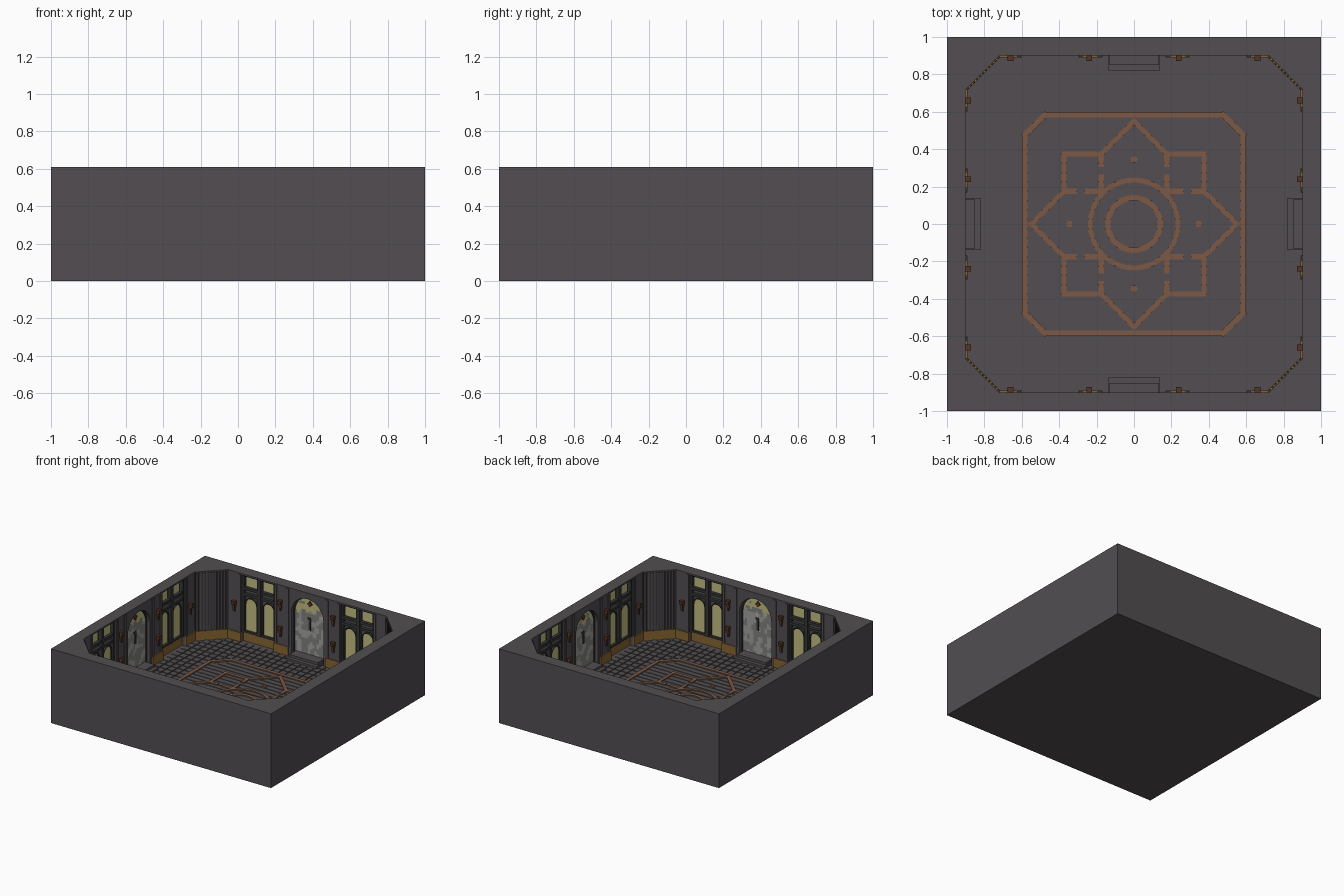
import bpy, bmesh, math
from mathutils import Vector, noise

if "Cube" in bpy.data.objects:
    bpy.data.objects.remove(bpy.data.objects["Cube"])

def mat(name, r, g, b):
    m = bpy.data.materials.new(name)
    m.diffuse_color = (r, g, b, 1)
    m.use_nodes = True
    m.node_tree.nodes["Principled BSDF"].inputs["Base Color"].default_value = m.diffuse_color
    return m

STONE = mat("grey stone", .085, .076, .083)
IRON = mat("dark frame", .04, .038, .041)
BROWN = mat("brown inlay", .2, .098, .058)
GOLD = mat("gold trim", .24, .13, .03)
CREAM = mat("cream glass", .55, .52, .22)
GLASS = mat("grey glass", .22, .22, .21)
PALE = mat("pale glass", .36, .36, .35)
RUST = mat("dark bronze", .09, .035, .018)

FLOOR, WALL, BACK = .047, .9, .94

def turn(p, k):
    x, y, z = p
    for _ in range(k):
        x, y = -y, x
    return Vector((x, y, z))

def prism(bm, pts, vec, fold=4):
    """Extrude a polygon along vec, repeated around the four walls."""
    for k in range(fold):
        a = [bm.verts.new(turn(p, k)) for p in pts]
        b = [bm.verts.new(turn(Vector(p) + Vector(vec), k)) for p in pts]
        n = len(a)
        bm.faces.new(a[::-1])
        bm.faces.new(b)
        for i in range(n):
            bm.faces.new((a[i], a[(i + 1) % n], b[(i + 1) % n], b[i]))

def box(bm, x0, x1, y0, y1, z0, z1, fold=4):
    prism(bm, [(x0, y0, z0), (x1, y0, z0), (x1, y1, z0), (x0, y1, z0)], (0, 0, z1 - z0), fold)

def strip(bm, p, q, w, z0, z1, fold=4, ext=.4):
    """Straight bar on the floor plan from p to q."""
    p, q = Vector(p), Vector(q)
    d = (q - p).normalized()
    n = Vector((-d.y, d.x)) * w / 2
    p, q = p - d * w * ext, q + d * w * ext
    prism(bm, [(*c, z0) for c in (p - n, q - n, q + n, p + n)], (0, 0, z1 - z0), fold)

def finish(name, bm, *mats):
    bmesh.ops.recalc_face_normals(bm, faces=bm.faces[:])
    me = bpy.data.meshes.new(name)
    bm.to_mesh(me)
    bm.free()
    for m in mats:
        me.materials.append(m)
    ob = bpy.data.objects.new(name, me)
    bpy.context.collection.objects.link(ob)
    return ob

def arch(cx, y, z0, spring, r, n=14):
    pts = [(cx - r, y, z0), (cx + r, y, z0)]
    return pts + [(cx + r * math.cos(math.pi * i / n), y, spring + r * math.sin(math.pi * i / n))
                  for i in range(n + 1)]

def arch_band(bm, cx, y, z0, spring, r, w, depth):
    a, b = arch(cx, y, z0, spring, r), arch(cx, y, z0, spring, r - w)
    for i in range(1, len(a)):
        j = (i + 1) % len(a)
        prism(bm, [a[i], a[j], b[j], b[i]], (0, -depth, 0))

# Outer block, hollowed by an eight-sided room and wall recesses
bm = bmesh.new()
box(bm, -1, 1, -1, 1, 0, .61, 1)
shell = finish("room_shell", bm, STONE)
bm = bmesh.new()
C = .72
prism(bm, [(-C, WALL, FLOOR), (-WALL, C, FLOOR), (-WALL, -C, FLOOR), (-C, -WALL, FLOOR), (C, -WALL, FLOOR),
           (WALL, -C, FLOOR), (WALL, C, FLOOR), (C, WALL, FLOOR)], (0, 0, 1), 1)
cut_room = finish("room_cutter", bm, STONE)
bm = bmesh.new()
for s in (-1, 1):
    box(bm, s * .45 - .15, s * .45 + .15, .8, BACK, FLOOR + .001, .597)
prism(bm, arch(0, .8, FLOOR + .001, .415, .145), (0, BACK - .8, 0))
cut_recess = finish("recess_cutter", bm, STONE)
for c in (cut_room, cut_recess):
    c.hide_render = True
    m = shell.modifiers.new("cut", 'BOOLEAN')
    m.operation, m.solver, m.object = 'DIFFERENCE', 'EXACT', c
bpy.context.view_layer.update()
dg = bpy.context.evaluated_depsgraph_get()
hollow = bpy.data.meshes.new_from_object(shell.evaluated_get(dg))
shell.modifiers.clear()
shell.data = hollow
for c in (cut_room, cut_recess):
    bpy.data.objects.remove(c)

# Floor tiles around the border
bm = bmesh.new()
P = .06
for i in range(-15, 15):
    for j in range(-15, 15):
        x, y = (i + .5) * P, (j + .5) * P
        ax, ay = abs(x), abs(y)
        inside = max(ax, ay) < .6 and ax + ay < 1.07
        if not inside and ax + ay < 1.57:
            box(bm, x - .026, x + .026, y - .026, y + .026, FLOOR - .002, FLOOR + .005, 1)
finish("floor_tiles", bm, STONE)

# Planks within the inlaid octagon
bm = bmesh.new()
for i in range(-11, 12):
    y = i * .05
    h = min(.57, 1.02 - abs(y))
    box(bm, -h, h, y - .021, y + .021, FLOOR - .002, FLOOR + .004, 1)
finish("floor_planks", bm, STONE)

# Brown inlay: octagon, star, broken inner bars, rings and studs
bm = bmesh.new()
Z0, Z1, W = FLOOR - .002, .059, .027
def path(pts, w=W):
    for p, q in zip(pts, pts[1:]):
        strip(bm, p, q, w, Z0, Z1)
path([(-.475, .585), (.475, .585), (.585, .475)], .03)
path([(0, .55), (.175, .375), (.375, .375), (.375, .175), (.55, 0)])
for s in (-1, 1):
    path([(s * .175, .365), (s * .175, .315)])
    path([(s * .175, .255), (s * .175, .185)])
for r, w in ((.235, .026), (.14, .03)):
    for i in range(40):
        a, b = math.tau * i / 40, math.tau * (i + 1) / 40
        ri, ro = r - w / 2, r + w / 2
        prism(bm, [(rr * math.cos(t), rr * math.sin(t), Z0)
                   for rr, t in ((ri, a), (ro, a), (ro, b), (ri, b))], (0, 0, Z1 - Z0), 1)
prism(bm, [(.018 * math.cos(math.tau * i / 10), .345 + .018 * math.sin(math.tau * i / 10), Z0)
           for i in range(10)], (0, 0, Z1 - Z0))
finish("floor_inlay", bm, BROWN)

# Steps in front of the arched panels
bm = bmesh.new()
box(bm, -.14, .14, .82, .935, FLOOR - .002, .07)
box(bm, -.13, .13, .85, .935, .07, .09)
finish("steps", bm, STONE)

# Gold skirting on walls, in window recesses and across corners
bm = bmesh.new()
for s in (-1, 1):
    for a, b, y in ((.6, .72, WALL), (.17, .3, WALL), (.3, .6, BACK)):
        box(bm, min(s * a, s * b), max(s * a, s * b), y - .011, y + .001, FLOOR, .125)
strip(bm, (.722, .892), (.892, .722), .012, FLOOR, .125, ext=0)
finish("skirting", bm, GOLD)

# Ribbed corner panels
bm = bmesh.new()
for i in range(11):
    t = (i + .5) / 11 * .18
    x, y = .72 + t, .9 - t
    d = .0045
    strip(bm, (x - d, y + d), (x + d, y - d), .016, .125, .6, ext=0)
finish("corner_ribs", bm, IRON)

# Pilasters beside the arches
bm = bmesh.new()
for s in (-1, 1):
    box(bm, s * .18 - .014, s * .18 + .014, .894, .901, .125, .6)
    box(bm, s * .285 - .01, s * .285 + .01, .894, .901, .125, .6)
    box(bm, s * .615 - .01, s * .615 + .01, .894, .901, .125, .6)
finish("pilasters", bm, STONE)

# Window frames: jambs, mullion, rails and lancet surrounds
bm, panes = bmesh.new(), bmesh.new()
for s in (-1, 1):
    c = s * .45
    for u, w in ((-.143, .007), (0, .016), (.143, .007)):
        box(bm, c + u - w, c + u + w, .912, BACK + .001, .125, .597)
    for z0, z1 in ((.125, .14), (.425, .445), (.475, .495), (.585, .597)):
        box(bm, c - .15, c + .15, .916, BACK + .001, z0, z1)
    for u in (-.08, .08):
        arch_band(bm, c + u, BACK, .13, .355, .057, .008, .016)
        prism(panes, arch(c + u, BACK + .001, .13, .355, .05), (0, -.007, 0))
        box(panes, c + u - .047, c + u + .047, .934, BACK + .001, .5, .582)
finish("window_frames", bm, IRON)
finish("window_panes", panes, CREAM)

# Large arched panels: mottled glass, cream towards the top
bm = bmesh.new()
def half_width(z):
    return .14 if z < .415 else math.sqrt(max(.14 ** 2 - (z - .415) ** 2, 0))
NU, NZ = 14, 22
for k in range(4):
    grid = []
    for j in range(NZ + 1):
        z = .088 + (.554 - .088) * j / NZ
        h = half_width(z)
        grid.append([bm.verts.new(turn((h * (2 * i / NU - 1), BACK - .004, z), k)) for i in range(NU + 1)])
    for j in range(NZ):
        for i in range(NU):
            f = bm.faces.new((grid[j][i], grid[j][i + 1], grid[j + 1][i + 1], grid[j + 1][i]))
            n = noise.noise(Vector((i * .37, j * .33, k * 3.1)))
            z = f.calc_center_median().z
            f.material_index = 1 if z + n * .1 > .455 else 2 if n > .05 else 0
finish("arched_panels", bm, GLASS, CREAM, PALE)

# Arch surrounds, with a central bar and a diamond
bm = bmesh.new()
arch_band(bm, 0, BACK, .088, .415, .146, .01, .012)
box(bm, -.01, .01, .929, .937, .29, .39)
box(bm, -.02, .01, .929, .937, .375, .39)
finish("arch_surrounds", bm, IRON)
bm = bmesh.new()
prism(bm, [(0, .937, .48), (.025, .937, .505), (0, .937, .53), (-.025, .937, .505)], (0, -.008, 0))
finish("arch_diamonds", bm, RUST)

# Wall sconces: tapered bracket with a cup
bm = bmesh.new()
for s in (-1, 1):
    for x, z in ((.66, .335), (.24, .45), (.24, .235)):
        x *= s
        prism(bm, [(x - .007, .901, z - .045), (x + .007, .901, z - .045),
                   (x + .012, .901, z + .02), (x - .012, .901, z + .02)], (0, -.016, 0))
        box(bm, x - .015, x + .015, .872, .901, z + .01, z + .04)
finish("sconces", bm, RUST)
